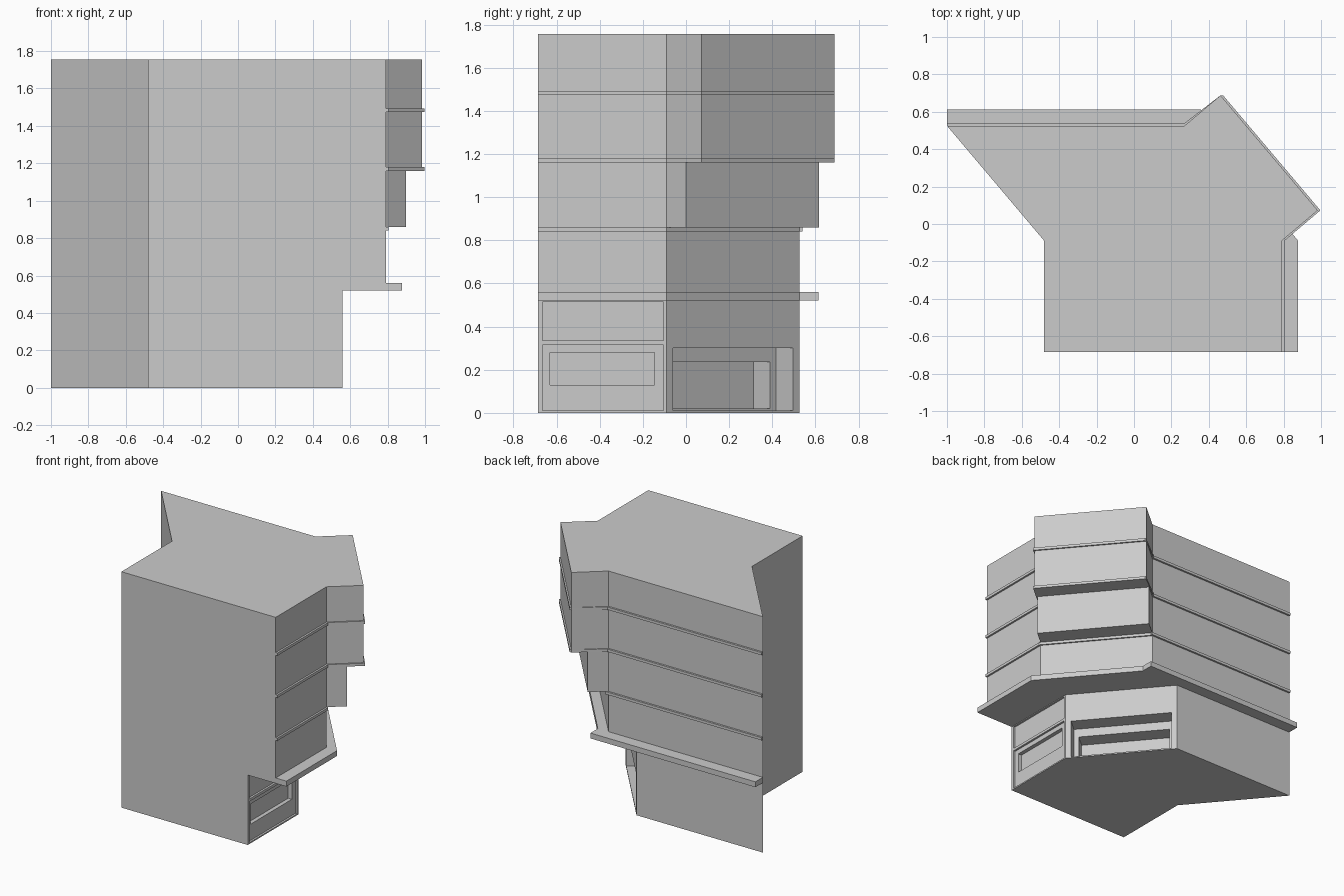
import bpy, bmesh
from mathutils import Vector

if "Cube" in bpy.data.objects:
    bpy.data.objects.remove(bpy.data.objects["Cube"])

# Key plan dimensions
FRONT, BACK, LEFT = -0.685, 0.525, -0.48
CORNER_Y = -0.09                  # where the angled corner wall starts
RUN = Vector((-0.52, 0.615))      # angled wall, corner to back wall
U = RUN.normalized()
N = Vector((U.y, -U.x))           # its outward direction


def prism(name, pts, z0, z1):
    """Extrude a plan outline between two heights."""
    bm = bmesh.new()
    face = bm.faces.new([bm.verts.new((p[0], p[1], z0)) for p in pts])
    top = bmesh.ops.extrude_face_region(bm, geom=[face])["geom"]
    bmesh.ops.translate(bm, vec=(0, 0, z1 - z0),
                        verts=[v for v in top if isinstance(v, bmesh.types.BMVert)])
    bmesh.ops.recalc_face_normals(bm, faces=bm.faces)
    mesh = bpy.data.meshes.new(name)
    bm.to_mesh(mesh)
    bm.free()
    ob = bpy.data.objects.new(name, mesh)
    bpy.context.collection.objects.link(ob)
    return ob


def outline(xr, shift=0.0, trim=0.0):
    """Floor plan: right wall at xr, corner bay pushed out by shift."""
    b = Vector((xr, CORNER_Y))
    c = b + RUN
    t = Vector((trim, 0))
    pts = [(LEFT, FRONT), (xr + trim, FRONT), b + t]
    if shift:
        pts += [b + N * shift + t, c + N * shift + t]
        if trim:
            pts.append(c + N * shift)
    if trim:
        if not shift:
            pts.append(c + t)
        pts += [(c.x + (0 if shift else trim), BACK + trim), (-1, BACK + trim)]
    else:
        pts.append(c)
    return pts + [(-1, BACK), (LEFT, CORNER_Y)]


def recess(target, origin, along, normal, t0, t1, depth, z0, z1):
    """Cut a rectangular recess into a wall."""
    pts = [origin + along * t + normal * d
           for t, d in ((t0, 0.03), (t1, 0.03), (t1, -depth), (t0, -depth))]
    cutter = prism("recess_cutter", pts, z0, z1)
    cutter.hide_render = True
    mod = target.modifiers.new("recess", "BOOLEAN")
    mod.operation, mod.solver, mod.object = "DIFFERENCE", "EXACT", cutter
    bpy.context.view_layer.objects.active = target
    bpy.ops.object.modifier_apply(modifier=mod.name)
    bpy.data.objects.remove(cutter)


# Ground floor, set back under the ledge
ground = prism("ground_floor", outline(0.56), 0, 0.52)

# Stepped entrance in the angled corner wall
corner = Vector((0.56, CORNER_Y))
recess(ground, corner, U, N, 0.04, 0.766, 0.12, 0.01, 0.30)
recess(ground, corner, U, N, 0.075, 0.73, 0.24, 0.02, 0.235)

# Shop front panels and window in the right wall
side, sy, sx = Vector((0.56, 0)), Vector((0, 1)), Vector((1, 0))
recess(ground, side, sy, sx, -0.665, -0.105, 0.015, 0.335, 0.515)
recess(ground, side, sy, sx, -0.665, -0.105, 0.015, 0.01, 0.315)
recess(ground, side, sy, sx, -0.63, -0.145, 0.045, 0.13, 0.28)

# Ledge over the ground floor
prism("canopy_ledge", outline(0.79, 0, 0.088), 0.52, 0.56)

# Upper storeys with thin trim bands; the corner bay steps outward
for name, z0, z1, shift, trim in (
        ("first_storey", 0.56, 0.84, 0, 0),
        ("first_band", 0.84, 0.86, 0, 0.014),
        ("second_storey", 0.86, 1.16, 0.141, 0),
        ("second_band", 1.16, 1.18, 0.252, 0.014),
        ("third_storey", 1.18, 1.473, 0.252, 0),
        ("third_band", 1.473, 1.493, 0.252, 0.014),
        ("top_storey", 1.493, 1.755, 0.252, 0)):
    prism(name, outline(0.79, shift, trim), z0, z1)
